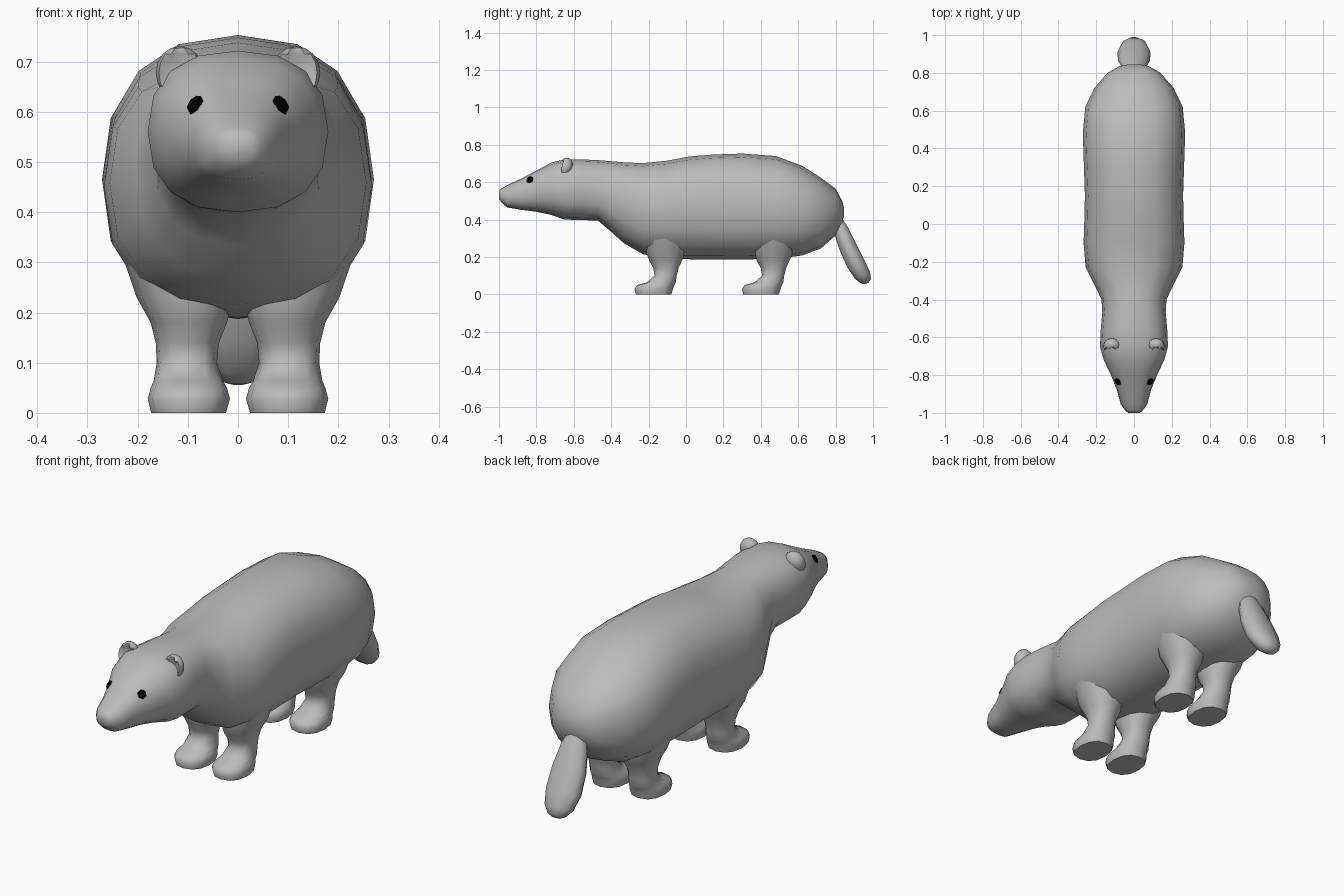
import bpy
import bmesh
from math import sin, cos, pi, radians
from mathutils import Vector
from mathutils.bvhtree import BVHTree

if "Cube" in bpy.data.objects:
    bpy.data.objects.remove(bpy.data.objects["Cube"])


def material(name, rgb):
    m = bpy.data.materials.new(name)
    m.use_nodes = True
    m.diffuse_color = (*rgb, 1)
    m.node_tree.nodes["Principled BSDF"].inputs["Base Color"].default_value = (*rgb, 1)
    return m


FUR = material("grey fur", (0.5, 0.5, 0.5))
BLACK = material("eye black", (0.0, 0.0, 0.0))


def finish(name, bm, mat, angle=60):
    bmesh.ops.recalc_face_normals(bm, faces=bm.faces)
    mesh = bpy.data.meshes.new(name)
    bm.to_mesh(mesh)
    bm.free()
    mesh.materials.append(mat)
    obj = bpy.data.objects.new(name, mesh)
    bpy.context.collection.objects.link(obj)
    bpy.ops.object.select_all(action="DESELECT")
    obj.select_set(True)
    bpy.context.view_layer.objects.active = obj
    bpy.ops.object.shade_smooth_by_angle(angle=radians(angle))
    return obj


def ring(center, u, v, sides, power):
    """Rounded outline spanned by two half-axis vectors."""
    points = []
    for i in range(sides):
        a = 2 * pi * i / sides
        c, s = cos(a), sin(a)
        fc = abs(c) ** power * (1 if c > 0 else -1)
        fs = abs(s) ** power * (1 if s > 0 else -1)
        points.append(Vector(center) + Vector(u) * fc + Vector(v) * fs)
    return points


def loft(name, rings):
    bm = bmesh.new()
    loops = [[bm.verts.new(p) for p in r] for r in rings]
    for a, b in zip(loops, loops[1:]):
        for i in range(len(a)):
            j = (i + 1) % len(a)
            bm.faces.new((a[i], a[j], b[j], b[i]))
    bm.faces.new(loops[0])
    bm.faces.new(loops[-1])
    return finish(name, bm, FUR)


# Head, neck and trunk: y, half width, bottom, top
sections = [
    (-1.0, .032, .51, .555), (-.985, .048, .49, .568), (-.955, .07, .465, .585),
    (-.88, .09, .452, .62), (-.8, .122, .442, .662), (-.72, .16, .425, .705),
    (-.65, .18, .4, .722), (-.56, .176, .398, .722), (-.47, .168, .394, .718),
    (-.4, .172, .335, .712), (-.33, .205, .272, .706), (-.23, .256, .215, .702),
    (-.1, .267, .19, .715), (.02, .263, .188, .738), (.15, .26, .188, .748),
    (.3, .265, .187, .753), (.48, .271, .19, .74), (.62, .258, .208, .688),
    (.72, .21, .245, .625), (.8, .14, .315, .565), (.835, .08, .38, .5),
    (.845, .03, .42, .46),
]
body = loft("body", [
    ring((0, y, (lo + hi) / 2), (w, 0, 0), (0, 0, (hi - lo) / 2), 16, .84)
    for y, w, lo, hi in sections])

# Legs: height, front y, back y, inner x, outer x
leg_profile = [
    (0, -.268, -.078, .024, .173), (.028, -.276, -.07, .016, .18),
    (.05, -.262, -.062, .022, .174), (.064, -.21, -.055, .03, .168),
    (.1, -.168, -.05, .042, .162), (.14, -.175, -.04, .038, .164),
    (.18, -.196, -.022, .022, .174), (.23, -.215, 0, .01, .202),
    (.33, -.22, .01, .03, .236),
]
for end, shift in (("front", 0), ("back", .575)):
    for side, s in (("left", 1), ("right", -1)):
        loft(f"{end}_{side}_leg", [
            ring((s * (a + b) / 2, (f + r) / 2 + shift, z),
                 ((b - a) / 2, 0, 0), (0, (r - f) / 2, 0), 12, .85)
            for z, f, r, a, b in leg_profile])

# Tail: y, z, half width, half thickness
lean = Vector((0, .9, .42))
loft("tail", [
    ring((0, y, z), (w, 0, 0), lean * t, 10, .95)
    for y, z, w, t in [(.8, .41, .04, .03), (.83, .34, .066, .043), (.867, .25, .085, .05),
                       (.91, .16, .088, .052), (.945, .1, .07, .046),
                       (.963, .07, .042, .03), (.967, .06, .018, .012)]])

# Cupped ears
for side, s in (("left", 1), ("right", -1)):
    bm = bmesh.new()
    bmesh.ops.create_uvsphere(bm, u_segments=12, v_segments=8, radius=1)
    for v in bm.verts:
        x, y, z = v.co
        r2 = x * x + z * z
        depth = y * .04
        if y < 0 and r2 < .5:
            depth += .04 * (1 - r2)
        v.co = (s * .116 + x * .048, -.645 + depth + z * .008, .678 + z * .053)
    finish(side + "_ear", bm, FUR)

# Eyes: thin six-sided plates set on the face
deps = bpy.context.evaluated_depsgraph_get()
surface = BVHTree.FromObject(body, deps)
for side, s in (("left", 1), ("right", -1)):
    hit, normal, _, _ = surface.ray_cast(Vector((s * .085, -2, .613)), Vector((0, 1, 0)))
    bm = bmesh.new()
    bmesh.ops.create_cone(bm, cap_ends=True, segments=6,
                          radius1=.022, radius2=.018, depth=.009)
    turn = normal.to_track_quat("Z", "Y")
    for v in bm.verts:
        v.co = hit + normal * .003 + turn @ v.co
    finish(side + "_eye", bm, BLACK, 30)
